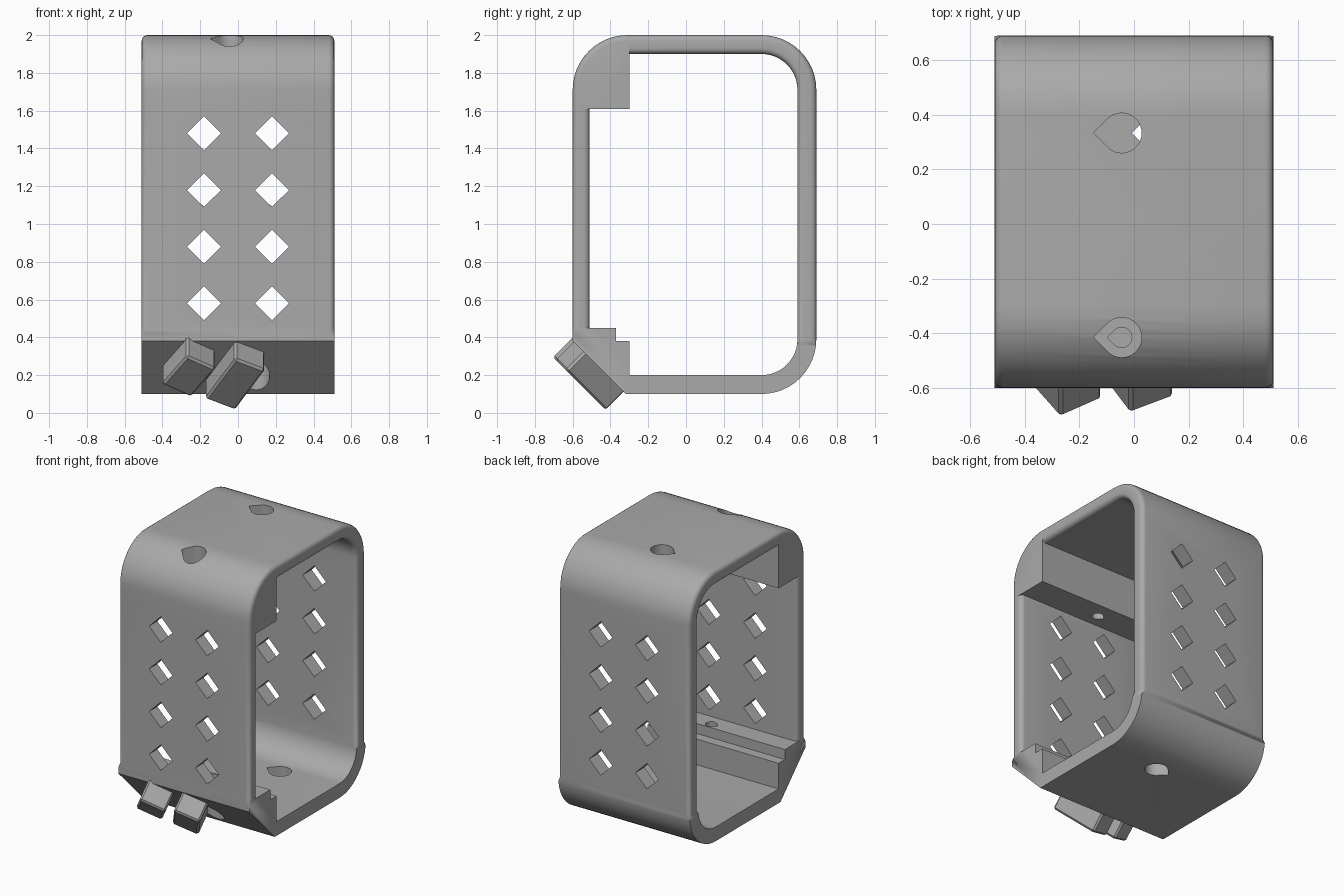
import bpy
import bmesh
from math import sin, cos, radians, pi
from mathutils import Vector, Matrix

cube = bpy.data.objects.get("Cube")
if cube:
    bpy.data.objects.remove(cube, do_unlink=True)

HALF = 0.51        # half width of the frame
SIDE_ROUND = 0.03  # rounding of the open rims

grey = bpy.data.materials.new("plain grey")
grey.use_nodes = True
grey.diffuse_color = (0.4, 0.4, 0.4, 1)
grey.node_tree.nodes["Principled BSDF"].inputs["Base Color"].default_value = (0.4, 0.4, 0.4, 1)


def make_object(name, bm):
    bmesh.ops.recalc_face_normals(bm, faces=bm.faces)
    mesh = bpy.data.meshes.new(name)
    bm.to_mesh(mesh)
    bm.free()
    mesh.materials.append(grey)
    ob = bpy.data.objects.new(name, mesh)
    bpy.context.collection.objects.link(ob)
    return ob


def arc(cy, cz, r, start, end, steps=12):
    angles = [radians(start + (end - start) * i / steps) for i in range(steps + 1)]
    return [(cy + r * cos(a), cz + r * sin(a)) for a in angles]


def prism(bm, points, offset):
    """Extrude a closed ring of 3D points along an offset."""
    face = bm.faces.new([bm.verts.new(p) for p in points])
    new = bmesh.ops.extrude_face_region(bm, geom=[face], use_keep_orig=True)["geom"]
    verts = [g for g in new if isinstance(g, bmesh.types.BMVert)]
    bmesh.ops.translate(bm, verts=verts, vec=offset)


# Frame cross-section, split into cells around the loop (y, z)
cells = [
    # thick upper front corner
    arc(-0.31, 1.71, 0.29, 90, 180) + [(-0.6, 1.61), (-0.51, 1.61), (-0.3, 1.61), (-0.3, 1.9), (-0.3, 2.0)],
    # front wall
    [(-0.6, 1.61), (-0.6, 0.45), (-0.51, 0.45), (-0.51, 1.61)],
    # stepped lower front corner with sloped outside
    [(-0.6, 0.45), (-0.6, 0.38), (-0.32, 0.1), (-0.3, 0.1), (-0.3, 0.2), (-0.3, 0.38),
     (-0.37, 0.38), (-0.37, 0.45), (-0.51, 0.45)],
    # floor, back wall and roof
    [(-0.3, 0.1), (0.4, 0.1), (0.4, 0.2), (-0.3, 0.2)],
    [(0.69, 0.39), (0.69, 1.71), (0.59, 1.71), (0.59, 0.39)],
    [(0.4, 2.0), (-0.3, 2.0), (-0.3, 1.9), (0.4, 1.9)],
]
# rounded back corners
for cz, start in ((0.39, 270), (1.71, 0)):
    outer = arc(0.4, cz, 0.29, start, start + 90)
    inner = arc(0.4, cz, 0.19, start, start + 90)
    for i in range(len(outer) - 1):
        cells.append([outer[i], outer[i + 1], inner[i + 1], inner[i]])

bm = bmesh.new()
for cell in cells:
    bm.faces.new([bm.verts.new((-HALF, y, z)) for y, z in cell])
bmesh.ops.remove_doubles(bm, verts=bm.verts, dist=0.001)
new = bmesh.ops.extrude_face_region(bm, geom=bm.faces[:], use_keep_orig=True)["geom"]
bmesh.ops.translate(bm, verts=[g for g in new if isinstance(g, bmesh.types.BMVert)], vec=(2 * HALF, 0, 0))
bmesh.ops.recalc_face_normals(bm, faces=bm.faces)


# Round the rims of the walls and roof, leaving the inner blocks and the floor sharp
def rounded_rim(edge):
    a, b = (v.co for v in edge.verts)
    if abs(a.x - b.x) > 0.01 or len(edge.link_faces) != 2:
        return False
    if abs(edge.link_faces[0].normal.dot(edge.link_faces[1].normal)) > 0.5:
        return False
    mid = (a + b) / 2
    on_block = -0.52 < mid.y < -0.29 and 1.6 < mid.z < 1.91
    return mid.z > 0.4 and not on_block and not (mid.y < -0.3 and mid.z < 0.46)


bmesh.ops.bevel(bm, geom=[e for e in bm.edges if rounded_rim(e)], offset=SIDE_ROUND,
                segments=4, profile=0.5, affect='EDGES', clamp_overlap=True)
frame = make_object("frame", bm)


# Cutters
def teardrop(bm, x, y, r, z0, z1):
    ring = [(x + r * cos(a), y + r * sin(a), z0)
            for a in (radians(-135 + 270 * i / 24) for i in range(25))]
    ring.append((x - r * 2 ** 0.5, y, z0))
    prism(bm, ring, (0, 0, z1 - z0))


wide = bmesh.new()
for row in range(4):
    for x in (-0.18, 0.18):
        z = 0.58 + 0.3 * row
        ring = [(x + 0.09 * cos(k * pi / 2), -0.8, z + 0.09 * sin(k * pi / 2)) for k in range(4)]
        prism(wide, ring, (0, 1.6, 0))
TOP_X, LOW_X, BACK_Y, FRONT_Y = -0.045, 0.095, 0.333, -0.415
teardrop(wide, TOP_X, BACK_Y, 0.073, 1.8, 2.1)
teardrop(wide, LOW_X, BACK_Y, 0.073, 0, 0.3)
teardrop(wide, TOP_X, FRONT_Y, 0.073, 1.75, 2.1)
teardrop(wide, LOW_X, FRONT_Y, 0.073, 0, 0.3)
narrow = bmesh.new()
teardrop(narrow, TOP_X, FRONT_Y, 0.037, 1.5, 1.85)
teardrop(narrow, LOW_X, FRONT_Y, 0.037, 0.25, 0.6)

bpy.context.view_layer.objects.active = frame
for name, cut in (("wide_cutter", wide), ("narrow_cutter", narrow)):
    cutter = make_object(name, cut)
    cutter.hide_render = True
    mod = frame.modifiers.new(name, 'BOOLEAN')
    mod.operation = 'DIFFERENCE'
    mod.solver = 'EXACT'
    mod.object = cutter
    bpy.ops.object.modifier_apply(modifier=mod.name)
    bpy.data.objects.remove(cutter, do_unlink=True)


# Two slanted prongs standing out of the sloped corner
def prong(name, x, z, width, length, tilt):
    up = Vector((0, -1, 1)).normalized()
    out = Vector((0, -1, -1)).normalized()
    side = Vector((1, 0, 0))
    along = up * cos(tilt) + side * sin(tilt)
    across = side * cos(tilt) - up * sin(tilt)
    height = 0.16
    centre = Vector((x, -0.41 - z, z)) - out * height / 2
    turn = Matrix((across, along, out)).transposed().to_4x4()
    bm = bmesh.new()
    bmesh.ops.create_cube(bm, size=1)
    bmesh.ops.scale(bm, verts=bm.verts, vec=(width, length, height))
    bmesh.ops.bevel(bm, geom=bm.edges[:], offset=0.012, segments=1, affect='EDGES')
    bmesh.ops.transform(bm, verts=bm.verts, matrix=Matrix.Translation(centre) @ turn)
    return make_object(name, bm)


prongs = [prong("left_prong", -0.015, 0.148, 0.18, 0.34, radians(28)),
          prong("right_prong", -0.26, 0.19, 0.18, 0.25, radians(32))]

bpy.ops.object.select_all(action='DESELECT')
frame.select_set(True)
bpy.ops.object.shade_smooth_by_angle(angle=radians(30))
